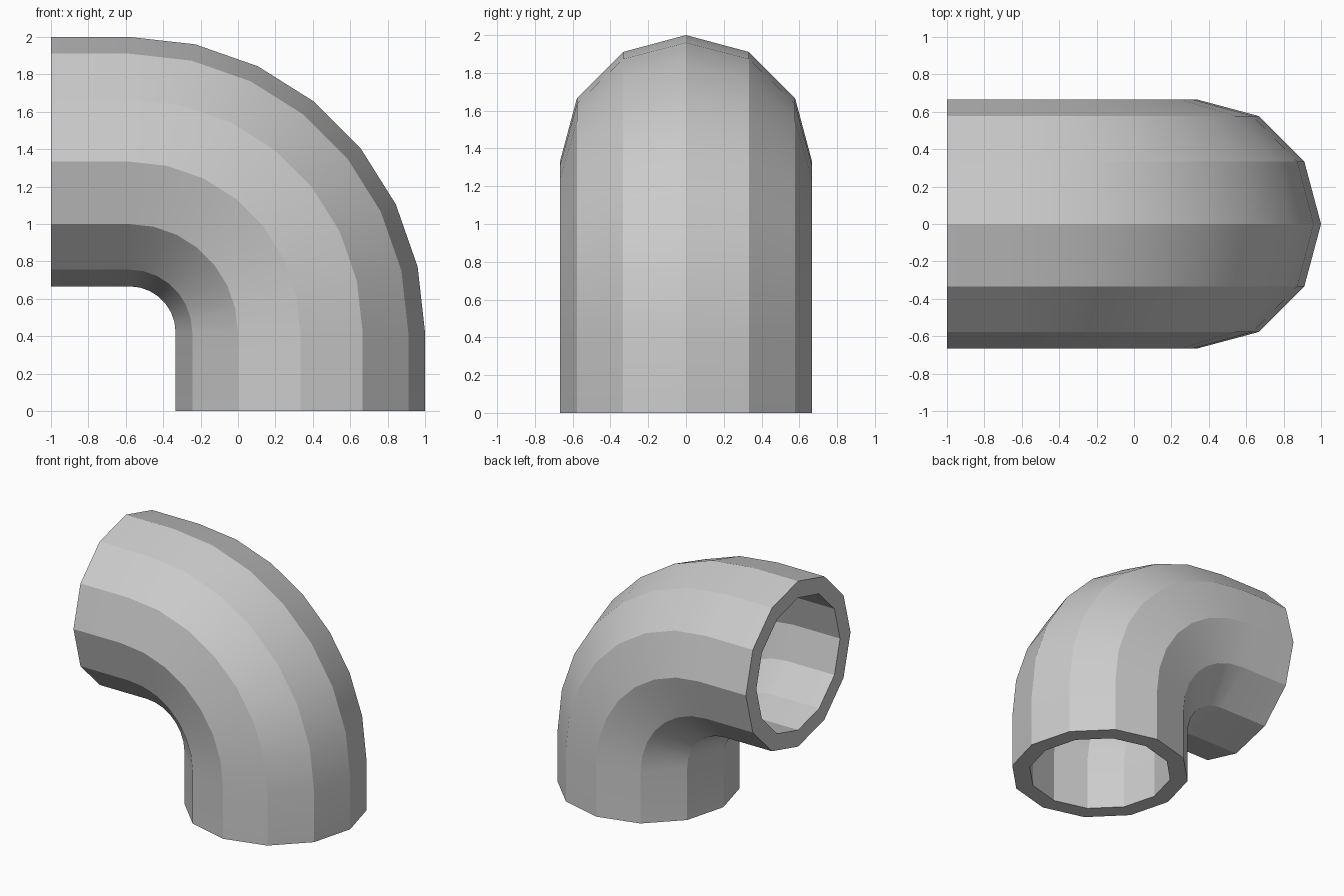
import bpy, bmesh, math

if "Cube" in bpy.data.objects:
    bpy.data.objects.remove(bpy.data.objects["Cube"])

SIDES, STEPS = 12, 7
R_OUT, R_IN = 2 / 3, 0.533         # tube radii
CX, CZ = -0.58, 0.42               # centre of the bend
BEND = 1 / 3 - CX                  # bend radius of the tube axis

# path stations: axis point (x, z) and outward direction in the xz plane
path = [(-1.0, 4 / 3, 0.0, 1.0)]
for i in range(STEPS + 1):
    a = math.pi / 2 * (1 - i / STEPS)
    c, s = math.cos(a), math.sin(a)
    path.append((CX + BEND * c, CZ + BEND * s, c, s))
path.append((1 / 3, 0.0, 1.0, 0.0))

bm = bmesh.new()


def ring(station, r):
    x, z, c, s = station
    verts = []
    for k in range(SIDES):
        t = 2 * math.pi * k / SIDES
        d = r * math.cos(t)
        verts.append(bm.verts.new((x + d * c, r * math.sin(t), z + d * s)))
    return verts


# outer wall forward, bore backward, closed through the two rims
rings = [ring(p, R_OUT) for p in path] + [ring(p, R_IN) for p in reversed(path)]
for i, a in enumerate(rings):
    b = rings[(i + 1) % len(rings)]
    for k in range(SIDES):
        n = (k + 1) % SIDES
        bm.faces.new((a[k], a[n], b[n], b[k]))
bmesh.ops.recalc_face_normals(bm, faces=bm.faces)

mesh = bpy.data.meshes.new("pipe_elbow")
bm.to_mesh(mesh)
bm.free()
elbow = bpy.data.objects.new("pipe_elbow", mesh)
bpy.context.collection.objects.link(elbow)

# smooth along the bend, crisp between the twelve sides
bpy.context.view_layer.objects.active = elbow
elbow.select_set(True)
bpy.ops.object.shade_smooth_by_angle(angle=math.radians(18))
